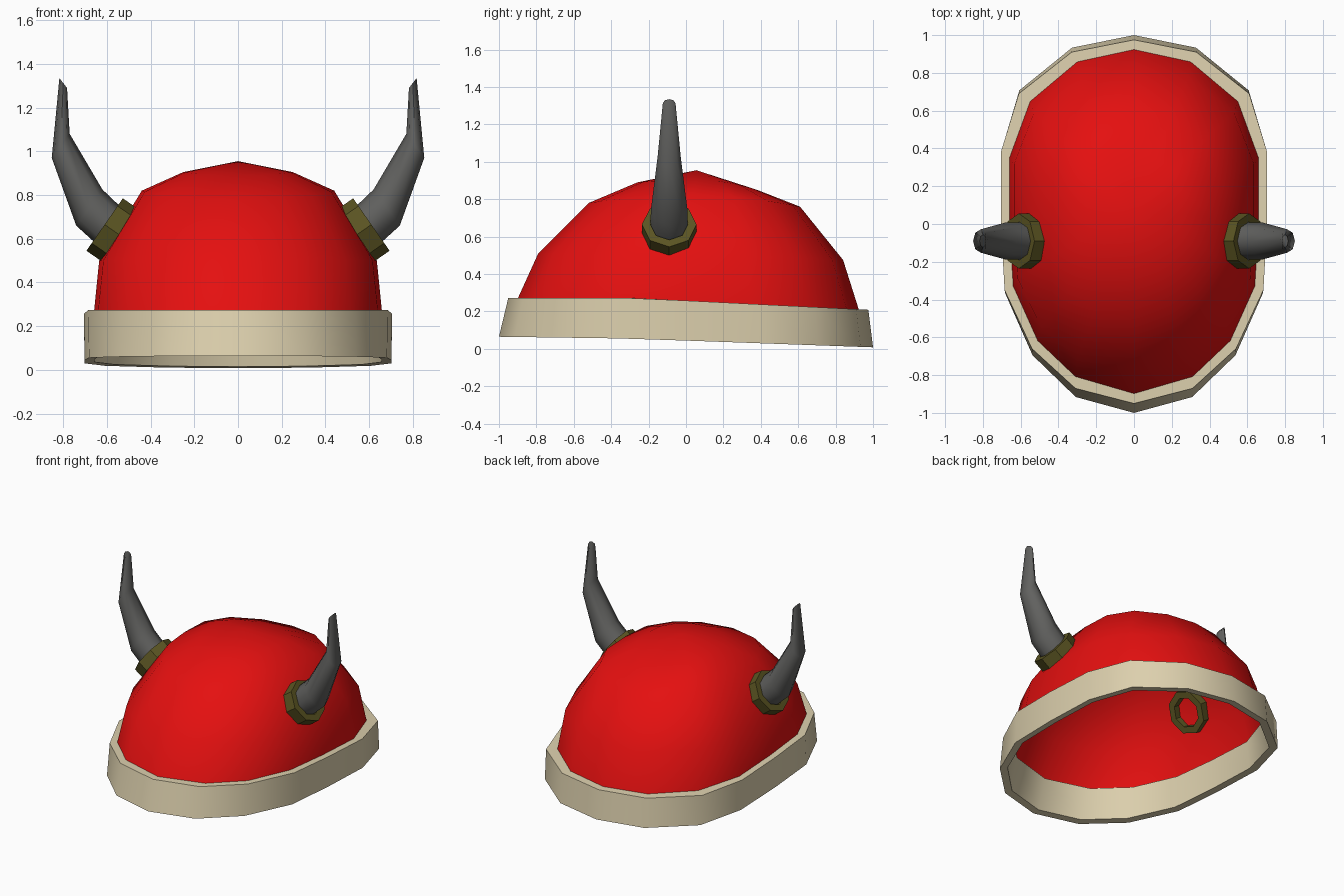
import bpy, bmesh, math
from mathutils import Vector

if "Cube" in bpy.data.objects:
    bpy.data.objects.remove(bpy.data.objects["Cube"])


def material(name, rgb):
    m = bpy.data.materials.new(name)
    m.diffuse_color = (*rgb, 1)
    m.use_nodes = True
    m.node_tree.nodes["Principled BSDF"].inputs["Base Color"].default_value = m.diffuse_color
    return m


RED = material("red", (0.78, 0.005, 0.005))
CREAM = material("cream", (0.72, 0.63, 0.42))
GREY = material("grey horn", (0.12, 0.12, 0.115))
OLIVE = material("dark brass", (0.105, 0.09, 0.016))


def loft(name, rings, mat, pole=None, closed=False, cap=False, mirror=False, angle=40):
    """Join equal rings of points with quads, optionally ending in a pole or a cap."""
    bm = bmesh.new()
    vs = [[bm.verts.new(p) for p in r] for r in rings]
    n = len(vs[0])
    pairs = list(zip(vs, vs[1:])) + ([(vs[-1], vs[0])] if closed else [])
    for a, b in pairs:
        for i in range(n):
            j = (i + 1) % n
            bm.faces.new((a[i], a[j], b[j], b[i]))
    if pole:
        top = bm.verts.new(pole)
        for i in range(n):
            bm.faces.new((vs[-1][i], vs[-1][(i + 1) % n], top))
    if cap:
        bm.faces.new(vs[-1])
    bmesh.ops.recalc_face_normals(bm, faces=bm.faces[:])
    me = bpy.data.meshes.new(name)
    bm.to_mesh(me)
    bm.free()
    me.materials.append(mat)
    ob = bpy.data.objects.new(name, me)
    bpy.context.collection.objects.link(ob)
    bpy.ops.object.select_all(action='DESELECT')
    ob.select_set(True)
    bpy.context.view_layer.objects.active = ob
    bpy.ops.object.shade_smooth_by_angle(angle=math.radians(angle))
    if mirror:
        ob.modifiers.new("Mirror", 'MIRROR').use_mirror_merge = False
    return ob


def full(half):
    """Complete a right-hand outline (front to back) into a closed loop."""
    return half + [(-x, y) for x, y in half[-2:0:-1]]


def top_z(y):
    return 0.273 if y < -0.3 else 0.273 - 0.063 * (y + 0.3) / 1.25


def bottom_z(y):
    return 0.055 - 0.014 * (y + 0.3) if y < -0.3 else 0.055 - 0.045 * (y + 0.3) / 1.25


def scaled(loop, sx, sf, sb):
    return [(x * sx, y * (sf if y < 0 else sb)) for x, y in loop]


# Outlines of the dome foot and of the brim
foot = full([(0, -.90), (.31, -.81), (.51, -.62), (.64, -.33), (.66, 0),
             (.66, .35), (.55, .65), (.30, .86), (0, .925)])
brim = full([(0, -.95), (.31, -.87), (.54, -.66), (.685, -.35), (.705, 0),
             (.705, .38), (.61, .69), (.33, .91), (0, .975)])

# Dome: half width, front y, back y, then front, side and back heights
levels = [(.635, -.79, .84, .51, .50, .475),
          (.44, -.52, .61, .78, .82, .76),
          (.25, -.26, .38, .89, .905, .85)]
rings = [[(x, y, top_z(y) - .005) for x, y in foot]]
for w, f, b, zf, zs, zb in levels:
    mid = (f + b) / 2 - 0.01 if w < .5 else 0
    ring = []
    for x, y in foot:
        t = y / (.90 if y < 0 else .925)
        yy = mid + t * (mid - f if t < 0 else b - mid)
        end = zf if t < 0 else zb
        ring.append((x * w / .66, yy, zs + (end - zs) * t * t))
    rings.append(ring)
loft("helmet_dome", rings, RED, pole=(0, .055, .955), angle=60)

# Brim band: closed cross-section swept round the helmet
low_out = scaled(brim, .995, 1 / .95, 1 / .975)
low_in = scaled(brim, .93, 1.0, .97)
loft("brim_band", [
    [(x, y, top_z(y)) for x, y in scaled(foot, .985, .985, .985)],
    [(x, y, top_z(y)) for x, y in brim],
    [(x, y, bottom_z(y)) for x, y in low_out],
    [(x, y, bottom_z(y) + .005) for x, y in low_in],
], CREAM, closed=True)

# Horn collars: octagonal tubes through the dome wall, mirrored
axis = Vector((.82, 0, .57)).normalized()
up = Vector((-axis.z, 0, axis.x))
side = Vector((0, 1, 0))
centre = Vector((.61, -.09, .665))


def octagon(c, u, v):
    return [c + u * math.cos(k * math.pi / 4) + v * math.sin(k * math.pi / 4) for k in range(8)]


collar = [octagon(centre + axis * d, up * r, side * r)
          for d, r in ((0, .10), (0, .146), (-.12, .146), (-.12, .10))]
loft("horn_collar", collar, OLIVE, closed=True, mirror=True)

# Horns: inner x, z and outer x, z of each section, then its y radius
sections = [(.515, .725, .63, .56, .10), (.62, .825, .74, .66, .098),
            (.77, 1.08, .852, .97, .062), (.782, 1.29, .817, 1.335, .034)]
horn = []
for xi, zi, xo, zo, ry in sections:
    a, b = Vector((xi, -.09, zi)), Vector((xo, -.09, zo))
    # the last section slopes the other way, so pair inner with inner
    horn.append(octagon((a + b) / 2, (a - b) / 2, side * ry))
loft("horn", horn, GREY, cap=True, mirror=True, angle=50)
